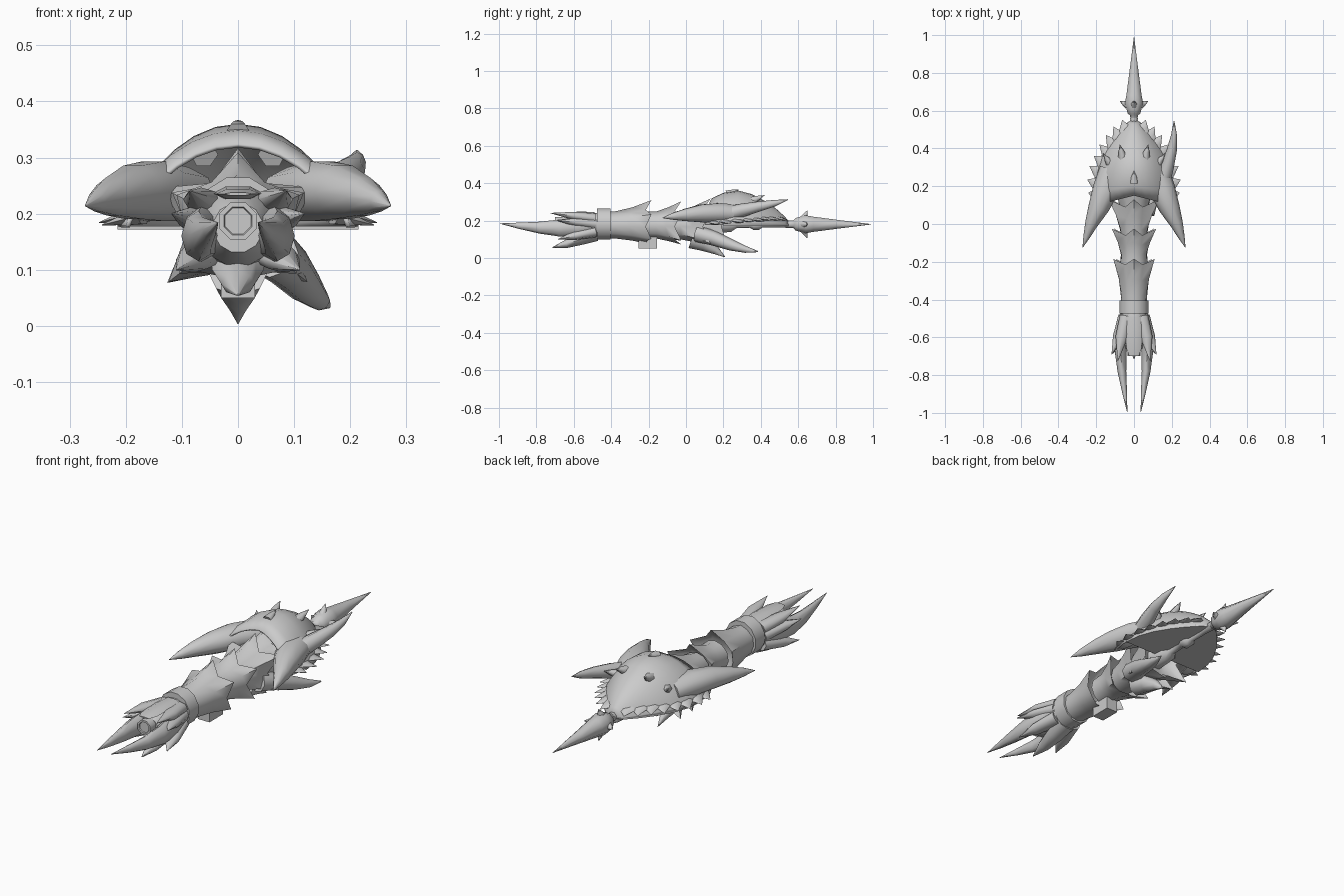
import bpy, bmesh, math
from mathutils import Vector

if "Cube" in bpy.data.objects:
    bpy.data.objects.remove(bpy.data.objects["Cube"])

grey = bpy.data.materials.new("grey_metal")
grey.diffuse_color = (0.6, 0.6, 0.6, 1)
grey.use_nodes = True
grey.node_tree.nodes["Principled BSDF"].inputs["Base Color"].default_value = grey.diffuse_color


def finish(name, bm, angle=35):
    bmesh.ops.recalc_face_normals(bm, faces=bm.faces)
    me = bpy.data.meshes.new(name)
    bm.to_mesh(me)
    bm.free()
    ob = bpy.data.objects.new(name, me)
    bpy.context.collection.objects.link(ob)
    me.materials.append(grey)
    bpy.ops.object.select_all(action='DESELECT')
    ob.select_set(True)
    bpy.context.view_layer.objects.active = ob
    bpy.ops.object.shade_smooth_by_angle(angle=math.radians(angle))
    return ob


def loft(name, rings, closed=True, caps=True, angle=50):
    bm = bmesh.new()
    rows = [[bm.verts.new(p) for p in ring] for ring in rings]
    n = len(rows[0])
    for a, b in zip(rows, rows[1:]):
        for i in range(n if closed else n - 1):
            j = (i + 1) % n
            bm.faces.new((a[i], a[j], b[j], b[i]))
    if caps:
        bm.faces.new(rows[0])
        bm.faces.new(rows[-1])
    bmesh.ops.remove_doubles(bm, verts=bm.verts, dist=0.0004)
    return finish(name, bm, angle)


def horn(name, path, sizes, sides=8, angle=60):
    """Tapered curved spike: path points with (width, height) radii."""
    pts = [Vector(p) for p in path]
    rings = []
    for k, p in enumerate(pts):
        t = pts[min(k + 1, len(pts) - 1)] - pts[max(k - 1, 0)]
        q = t.to_track_quat('Y', 'Z')
        w, h = sizes[k]
        rings.append([p + q @ Vector((w * math.cos(a), 0, h * math.sin(a)))
                      for a in (math.tau * i / sides for i in range(sides))])
    return loft(name, rings, angle=angle)


def spike(name, base, tip, w, h=None):
    h = h or w
    b, t = Vector(base), Vector(tip)
    return horn(name, [b, b.lerp(t, .5), t], [(w, h), (w * .6, h * .6), (.001, .001)], 6, 65)


def turned(name, profile, z=.18, sides=8, sx=1, sz=1):
    rings = [[(r * sx * math.cos(a), y, z + r * sz * math.sin(a))
              for a in (math.tau * (i + .5) / sides for i in range(sides))] for y, r in profile]
    return loft(name, rings)


def flared(name, profile, peaks, sweep, z=.175):
    """Tube whose far rim opens into six points: top, upper sides, lower sides, bottom."""
    angs = [90, 60, 28, -5, -38, -64, -90, -116, -142, -175, -208, -240]
    rings = []
    n = len(profile) - 1
    for k, (y, r) in enumerate(profile):
        t = (k / n) ** 2
        ring = []
        for i, d in enumerate(angs):
            a = math.radians(d)
            pk = peaks[min(i, 12 - i) // 2] if i % 2 == 0 else 0
            rr = r + pk * t
            ring.append((rr * math.cos(a), y + (sweep * t if pk else 0), z + rr * math.sin(a)))
        rings.append(ring)
    # inner lip
    rings.append([(p[0] * .75, p[1] - .035, z + (p[2] - z) * .75) for p in rings[-1]])
    return loft(name, rings, angle=60)


# Spear tip and shaft
turned("spear_tip", [(.545, .02), (.575, .022), (.585, .036), (.605, .042), (.64, .052),
                     (.68, .044), (.80, .027), (.99, .001)])
turned("shaft", [(.15, .05), (.24, .045), (.27, .022), (.34, .02), (.36, .032), (.39, .032),
                 (.41, .018), (.50, .018), (.56, .022)])
for i in range(4):
    a = math.pi / 2 * i
    c, s = math.cos(a), math.sin(a)
    spike("spear_barb", (c * .035, .63, .18 + s * .035), (c * .075, .65, .18 + s * .075), .02)

# Domed shell: y, half width, crown height, front arch sweep
shell_rows = [(.15, .20, .325, -.05), (.20, .215, .348, -.03), (.28, .205, .36, -.01),
              (.35, .18, .342, 0), (.42, .138, .305, 0), (.48, .092, .265, 0),
              (.53, .045, .22, 0), (.555, .008, .185, 0)]
rings = []
for y, w, h, sweep in shell_rows:
    ring = []
    for i in range(17):
        a = math.pi * i / 16
        c, s = math.cos(a), math.sin(a)
        ring.append((w * c, y + sweep * abs(c), .178 + (h - .178) * s ** 1.6))
    rings.append(ring)
shell = loft("shell", rings, closed=False, caps=False, angle=60)
solid = shell.modifiers.new("thickness", 'SOLIDIFY')
solid.thickness = .008

# Flat underside of the shell
floor_rows = [[(s * w, y, z) for s, z in ((-1, .178), (1, .178), (1, .172), (-1, .172))]
              for y, w, h, sweep in shell_rows[1:]]
loft("shell_underside", floor_rows, angle=30)

# Rim teeth and back spikes of the shell
teeth = [((.17, .15), (.242, .165)), ((.17, .20), (.247, .235)), ((.16, .26), (.235, .305)),
         ((.14, .31), (.212, .36)), ((.115, .35), (.182, .42)), ((.09, .39), (.148, .47)),
         ((.065, .43), (.108, .515)), ((.035, .47), (.062, .55))]
for s in (-1, 1):
    for i, (b, t) in enumerate(teeth):
        lift = .004 * min(i, 5)
        spike("rim_tooth", (s * b[0], b[1], .195 + lift), (s * t[0], t[1], .18 + lift), .05, .016)
    for b, t in [((.06, .35, .305), (.075, .42, .335)), ((.12, .31, .255), (.165, .375, .285))]:
        spike("back_spike", (s * b[0], b[1], b[2]), (s * t[0], t[1], t[2]), .025)
    # Big forward horns
    horn("forward_horn",
         [(s * .11, .28, .235), (s * .15, .18, .24), (s * .188, .085, .238), (s * .226, 0, .23),
          (s * .252, -.07, .222), (s * .272, -.125, .214)],
         [(.075, .05), (.07, .056), (.055, .05), (.034, .035), (.017, .019), (.001, .001)], 10)
spike("crown_spike", (0, .22, .34), (0, .28, .366), .025)

# Extra horns on one side, and the keel spike below
horn("upper_side_horn", [(.15, .22, .235), (.175, .30, .255), (.20, .39, .275), (.212, .47, .292), (.212, .545, .312)],
     [(.04, .04), (.036, .036), (.027, .027), (.016, .018), (.002, .002)])
horn("lower_side_horn", [(.06, .06, .13), (.09, .15, .105), (.12, .24, .07), (.145, .32, .045), (.162, .385, .034)],
     [(.05, .045), (.042, .04), (.032, .031), (.02, .018), (.003, .003)])
horn("keel_spike", [(0, .03, .10), (0, .10, .075), (0, .16, .04), (0, .21, .004)],
     [(.055, .05), (.042, .04), (.02, .022), (.001, .001)])

# Overlapping arm segments, from the shell to the wrist
flared("arm_segment_inner", [(.06, .07), (.13, .085), (.19, .09)], (.05, .05, .07, .03), .03)
flared("arm_segment_middle", [(-.08, .068), (-.03, .074), (.03, .082), (.09, .092)],
       (.05, .06, .065, .02), .04)
flared("arm_segment_outer", [(-.215, .072), (-.16, .07), (-.11, .078), (-.06, .088)],
       (.04, .045, .045, .015), .035)
flared("gauntlet", [(-.48, .066), (-.38, .07), (-.30, .078), (-.215, .094)],
       (.04, .03, .025, .01), .03)
turned("wrist_band", [(-.475, .075), (-.475, .085), (-.405, .085), (-.405, .075)], z=.182, sides=12, sx=.94)

# Small block under the wrist
bm = bmesh.new()
bmesh.ops.create_cube(bm, size=1)
for v in bm.verts:
    v.co = (v.co.x * .06, -.205 + v.co.y * .10, .085 + v.co.z * .07)
finish("under_block", bm)

# Hand: palm, round grip end, long blades and short claws
turned("palm", [(-.66, .045), (-.60, .070), (-.54, .074), (-.47, .066)], z=.175, sides=12)
turned("grip_end", [(-.60, .036), (-.70, .036), (-.70, .027), (-.695, .025)], z=.187)
for s in (-1, 1):
    horn("long_blade",
         [(s * .045, -.48, .18), (s * .062, -.58, .165), (s * .07, -.68, .16), (s * .064, -.78, .162),
          (s * .05, -.89, .172), (s * .036, -.995, .184)],
         [(.03, .05), (.034, .052), (.031, .045), (.023, .032), (.013, .017), (.001, .001)])
    claws = [((.04, -.49, .21), (.066, -.60, .225), (.085, -.725, .24), .036),
             ((.05, -.49, .18), (.082, -.60, .192), (.118, -.69, .20), .034),
             ((.045, -.49, .14), (.078, -.60, .118), (.11, -.685, .10), .038)]
    for a, b, c, w in claws:
        horn("short_claw", [(s * p[0], p[1], p[2]) for p in (a, b, c)],
             [(w, w * .8), (w * .9, w * .6), (.001, .001)], 8)
horn("lower_thumb", [(0, -.48, .125), (0, -.56, .10), (0, -.64, .075), (0, -.715, .055)],
     [(.05, .035), (.046, .03), (.03, .022), (.002, .002)])
horn("top_plate", [(0, -.49, .235), (0, -.56, .236), (0, -.66, .235), (0, -.70, .235)],
     [(.04, .012), (.045, .014), (.04, .01), (.025, .003)], 6)
